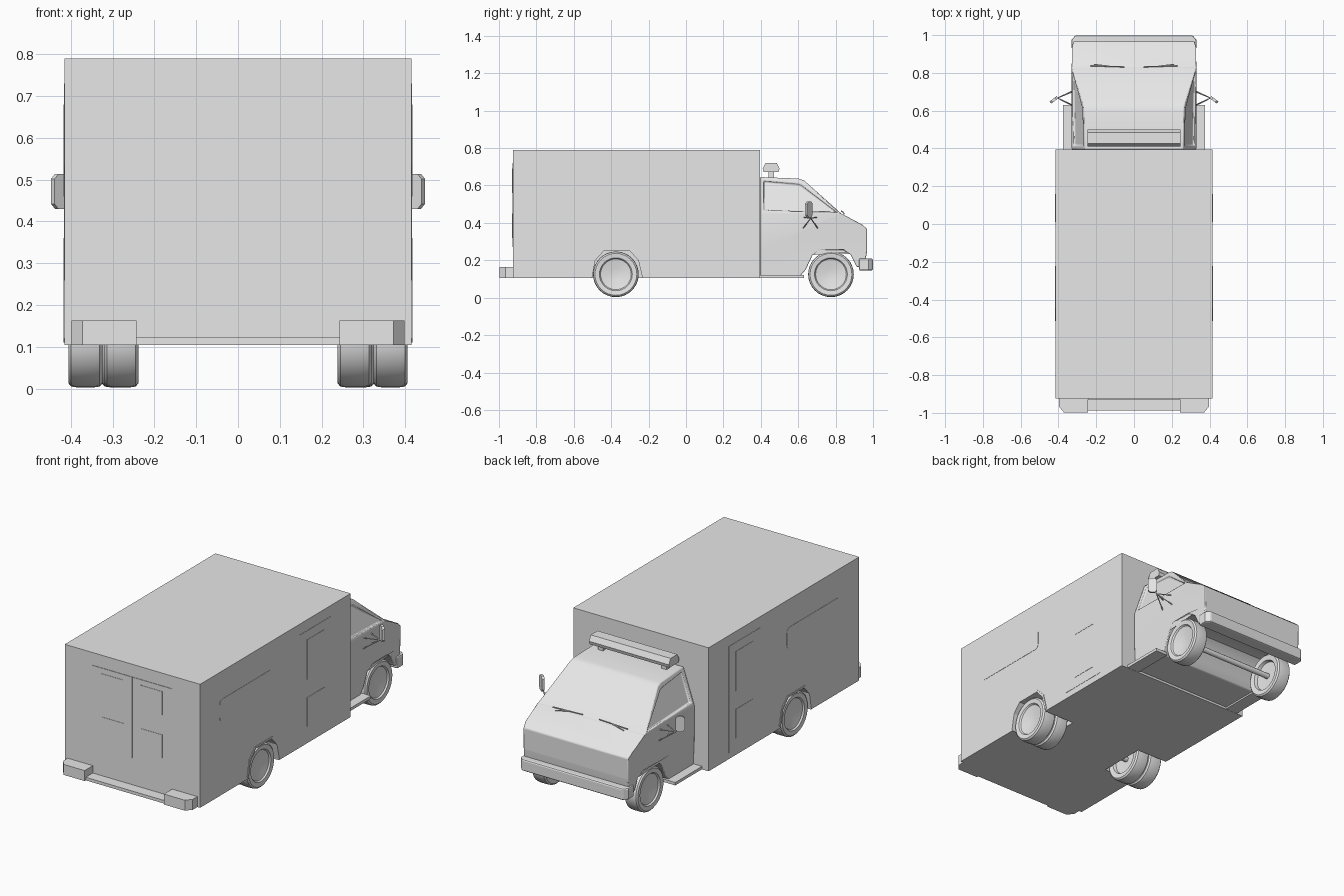
import bpy, bmesh, math
from mathutils import Vector, Matrix

if "Cube" in bpy.data.objects:
    bpy.data.objects.remove(bpy.data.objects["Cube"])

grey = bpy.data.materials.new("plain grey")
grey.use_nodes = True
grey.diffuse_color = (0.8, 0.8, 0.8, 1)
grey.node_tree.nodes["Principled BSDF"].inputs["Base Color"].default_value = (0.8, 0.8, 0.8, 1)


def finish(name, bm, smooth=False, bevel=0.0, segments=2):
    bmesh.ops.recalc_face_normals(bm, faces=bm.faces)
    me = bpy.data.meshes.new(name)
    bm.to_mesh(me)
    bm.free()
    me.materials.append(grey)
    ob = bpy.data.objects.new(name, me)
    bpy.context.collection.objects.link(ob)
    if smooth:
        bpy.ops.object.select_all(action='DESELECT')
        ob.select_set(True)
        bpy.context.view_layer.objects.active = ob
        bpy.ops.object.shade_smooth_by_angle(angle=math.radians(35))
    if bevel:
        mod = ob.modifiers.new("bevel", 'BEVEL')
        mod.width, mod.segments, mod.limit_method = bevel, segments, 'ANGLE'
        mod.angle_limit = math.radians(40)
    return ob


def prism(points, lo, hi, axis):
    """Extrude a 2D outline along an axis; outline uses the other two axes in order."""
    bm = bmesh.new()

    def place(p, t):
        c = list(p)
        c.insert(axis, t)
        return bm.verts.new(c)
    a = [place(p, lo) for p in points]
    b = [place(p, hi) for p in points]
    bm.faces.new(a)
    bm.faces.new(b[::-1])
    for i in range(len(a)):
        j = (i + 1) % len(a)
        bm.faces.new((a[i], a[j], b[j], b[i]))
    return bm


def box(name, x, y, z, **kw):
    return finish(name, prism([(x[0], y[0]), (x[1], y[0]), (x[1], y[1]), (x[0], y[1])], *z, 2), **kw)


def span(s, a, b):
    return tuple(sorted((s * a, s * b)))


def lathe(name, profile, centre, s, steps=32):
    """Spin (radius, x) points about the x axis; s mirrors the part."""
    bm = bmesh.new()
    vs = [bm.verts.new((x * s, 0, r)) for r, x in profile]
    es = [bm.edges.new(p) for p in zip(vs, vs[1:])]
    bmesh.ops.spin(bm, geom=vs + es, axis=(1, 0, 0), cent=(0, 0, 0),
                   angle=2 * math.pi, steps=steps, use_merge=True)
    bmesh.ops.remove_doubles(bm, verts=bm.verts, dist=1e-4)
    bmesh.ops.translate(bm, verts=bm.verts, vec=centre)
    return finish(name, bm, smooth=True)


def rod(name, p, q, r=0.003, sides=6):
    p, q = Vector(p), Vector(q)
    d = q - p
    m = Matrix.Translation((p + q) / 2) @ d.to_track_quat('Z', 'Y').to_matrix().to_4x4()
    bm = bmesh.new()
    bmesh.ops.create_cone(bm, cap_ends=True, segments=sides, radius1=r, radius2=r,
                          depth=d.length, matrix=m)
    return finish(name, bm, smooth=sides > 8)


def rounded(a, b, r, n=4):
    """Rounded rectangle outline between two corners."""
    pts = []
    for k, (cx, cy) in enumerate(((b[0] - r, b[1] - r), (a[0] + r, b[1] - r),
                                  (a[0] + r, a[1] + r), (b[0] - r, a[1] + r))):
        for i in range(n + 1):
            t = math.pi / 2 * (k + i / n)
            pts.append((cx + r * math.cos(t), cy + r * math.sin(t)))
    return pts


# Cargo body with rear wheel arches cut out
body = box("cargo_body", (-0.415, 0.415), (-0.925, 0.395), (0.105, 0.79))
arch = [(-0.515, 0.05), (-0.513, 0.12), (-0.495, 0.21), (-0.445, 0.26),
        (-0.295, 0.26), (-0.245, 0.21), (-0.222, 0.12), (-0.22, 0.05)]
arch_in = [(-0.369 + (y + 0.369) * 0.92, z - 0.01) for y, z in arch]
for s in (1, -1):
    side = "left" if s > 0 else "right"
    cutter = finish(f"{side}_arch_cutter", prism(arch_in, *span(s, 0.225, 0.45), 0))
    cutter.hide_render = True
    cutter.hide_viewport = True
    mod = body.modifiers.new(f"{side} arch", 'BOOLEAN')
    mod.operation, mod.object, mod.solver = 'DIFFERENCE', cutter, 'EXACT'
    # Thin lip around the arch
    lip = [(y, max(z, 0.107)) for y, z in arch[1:-1]]
    lip_in = [(y, max(z, 0.107)) for y, z in arch_in[1:-1]]
    finish(f"{side}_arch_lip", prism(lip + lip_in[::-1], *span(s, 0.41, 0.418), 0))

    # Side window and side door with two panels
    finish(f"{side}_side_window", prism(rounded((-0.755, 0.515), (-0.29, 0.635), 0.025),
                                        *span(s, 0.413, 0.4165), 0))
    box(f"{side}_side_door", span(s, 0.413, 0.4165), (-0.06, 0.22), (0.14, 0.73))
    for n, z in (("upper", (0.46, 0.68)), ("lower", (0.2, 0.36))):
        box(f"{side}_door_{n}_panel", span(s, 0.414, 0.418), (0.01, 0.16), z)

    # Rear door leaf with window and lower panel
    box(f"{side}_rear_door", span(s, 0.001, 0.244), (-0.928, -0.923), (0.27, 0.72))
    for n, z in (("window", (0.56, 0.69)), ("panel", (0.32, 0.45))):
        box(f"{side}_rear_door_{n}", span(s, 0.052, 0.185), (-0.93, -0.924), z)

    # Rear bumper end with chamfered corner
    finish(f"{side}_rear_bumper_end", prism(
        [(s * x, y) for x, y in ((0.243, -0.92), (0.243, -0.997), (0.372, -0.997),
                                 (0.398, -0.965), (0.398, -0.92))], 0.105, 0.163, 2))
box("rear_bumper_step", (-0.245, 0.245), (-0.987, -0.92), (0.105, 0.122))

# Cab: side profile with front wheel arches, narrowing above the belt line
profile = [(0.395, 0.115), (0.61, 0.115), (0.64, 0.15), (0.675, 0.225), (0.715, 0.255),
           (0.84, 0.255), (0.88, 0.23), (0.912, 0.165), (0.955, 0.165), (0.968, 0.25),
           (0.968, 0.368), (0.94, 0.392), (0.83, 0.45), (0.63, 0.628), (0.60, 0.637), (0.395, 0.645)]
bm = prism(profile, -0.33, 0.33, 0)
for z in (0.45, 0.255):
    bmesh.ops.bisect_plane(bm, geom=bm.verts[:] + bm.edges[:] + bm.faces[:],
                           plane_co=(0, 0, z), plane_no=(0, 0, 1))
for v in bm.verts:
    if v.co.z > 0.451:
        v.co.x *= 1 - 0.2 * (v.co.z - 0.45) / 0.19
    elif v.co.z < 0.25:
        v.co.x *= 0.98
    if v.co.y > 0.96:
        v.co.x *= 0.97
bmesh.ops.recalc_face_normals(bm, faces=bm.faces)
sides = [f for f in bm.faces if abs(f.normal.x) > 0.8 and f.calc_center_median().z > 0.46]
bmesh.ops.inset_individual(bm, faces=sides, thickness=0.028, depth=0)
bmesh.ops.inset_individual(bm, faces=sides, thickness=0.004, depth=-0.012)
finish("cab", bm, smooth=True, bevel=0.008)

# Front bumper with swept corners
finish("front_bumper", prism([(-0.33, 0.925), (0.33, 0.925), (0.33, 0.975), (0.31, 0.999),
                              (-0.31, 0.999), (-0.33, 0.975)], 0.145, 0.21, 2), bevel=0.008)

# Roof light bar on two feet
finish("light_bar", prism([(0.415, 0.672), (0.495, 0.672), (0.5, 0.69), (0.485, 0.72),
                           (0.425, 0.72), (0.41, 0.69)], -0.245, 0.245, 0))

# Wheels: tyre with dished hub, spun about the axle
wheel = [(0, 0.018), (0.03, 0.02), (0.082, 0.03), (0.088, 0.038), (0.112, 0.041), (0.12, 0.034),
         (0.122, 0.02), (0.122, -0.02), (0.12, -0.034), (0.112, -0.041), (0.085, -0.037),
         (0.08, -0.02), (0, -0.015)]
for s in (1, -1):
    side = "left" if s > 0 else "right"
    lathe(f"{side}_rear_outer_wheel", wheel, (s * 0.365, -0.375, 0.125), s)
    lathe(f"{side}_rear_inner_wheel", wheel, (s * 0.279, -0.375, 0.125), s)
    lathe(f"{side}_front_wheel", wheel, (s * 0.285, 0.775, 0.125), s)
    box(f"{side}_light_bar_foot", span(s, 0.18, 0.21), (0.44, 0.47), (0.635, 0.675))

    # Running board below the cab door
    finish(f"{side}_running_board", prism([(s * 0.30, 0.39), (s * 0.375, 0.39), (s * 0.375, 0.63),
                                           (s * 0.30, 0.63)], 0.106, 0.122, 2))

    # Door mirror: chamfered plate turned outward, on crossing arms
    bm = prism([(-0.024, -0.03), (-0.012, -0.042), (0.012, -0.042), (0.024, -0.03),
                (0.024, 0.03), (0.012, 0.042), (-0.012, 0.042), (-0.024, 0.03)],
               -0.007, 0.007, 1)
    bmesh.ops.transform(bm, verts=bm.verts, matrix=Matrix.Translation((s * 0.424, 0.657, 0.472))
                        @ Matrix.Rotation(-s * 0.65, 4, 'Z'))
    finish(f"{side}_mirror", bm)
    hub = (s * 0.405, 0.667, 0.425)
    for n, (y, z) in enumerate(((0.625, 0.37), (0.705, 0.37), (0.63, 0.43), (0.7, 0.43))):
        rod(f"{side}_mirror_arm_{n + 1}", (s * 0.325, y, z), hub)
    rod(f"{side}_mirror_stem", hub, (s * 0.42, 0.66, 0.46))

    # Wiper with a short link arm
    rod(f"{side}_wiper_blade", (s * 0.05, 0.832, 0.463), (s * 0.23, 0.838, 0.459), 0.0035)
    rod(f"{side}_wiper_arm", (s * 0.13, 0.836, 0.462), (s * 0.21, 0.845, 0.448), 0.003)

# Axles
rod("front_axle", (-0.28, 0.775, 0.125), (0.28, 0.775, 0.125), 0.015, 12)
rod("rear_axle", (-0.3, -0.375, 0.125), (0.3, -0.375, 0.125), 0.015, 12)
